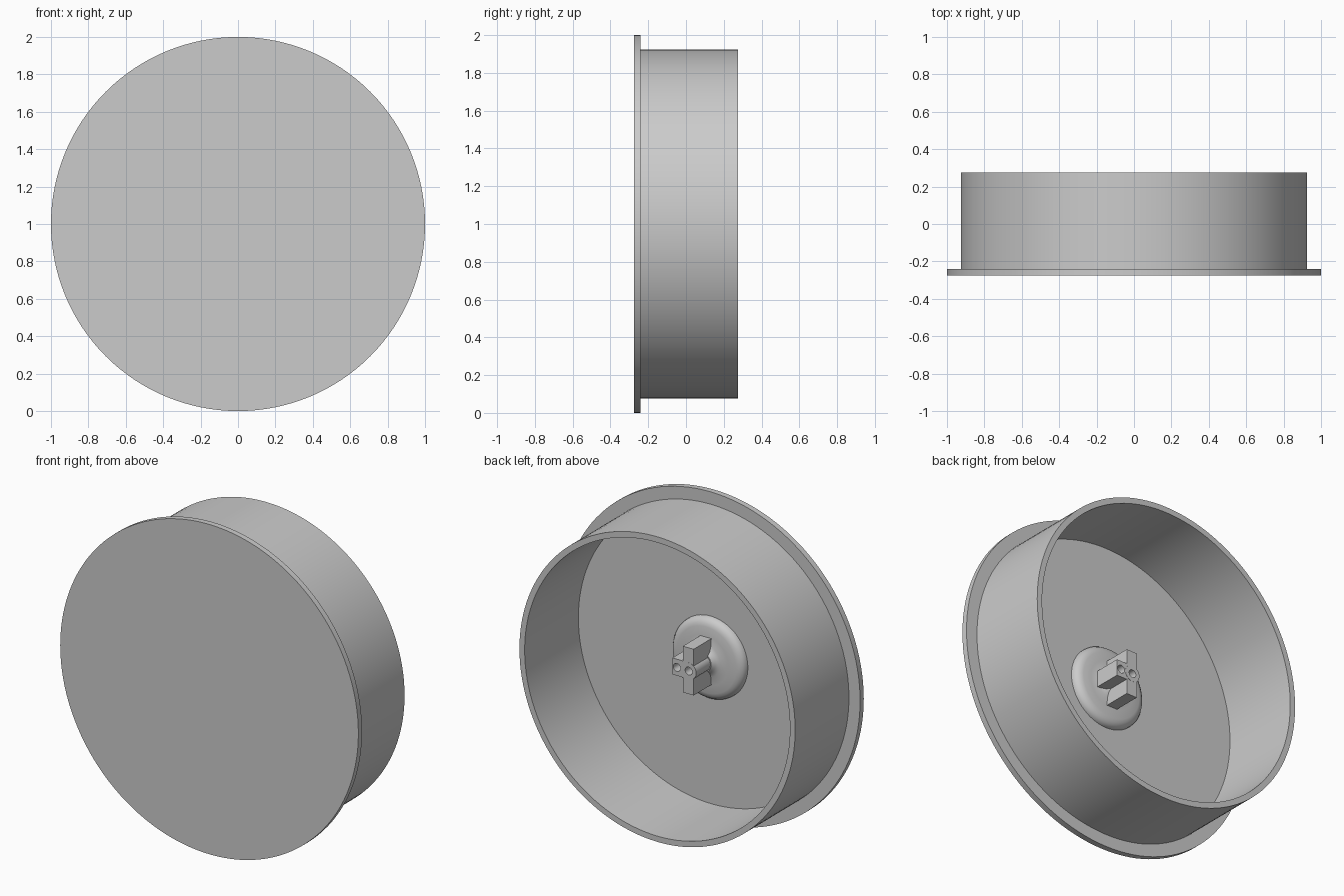
import bpy, bmesh, math
from mathutils import Matrix, Vector

old = bpy.data.objects.get("Cube")
if old:
    bpy.data.objects.remove(old, do_unlink=True)

grey = bpy.data.materials.new("plain grey")
grey.use_nodes = True
grey.diffuse_color = (0.6, 0.6, 0.6, 1)
grey.node_tree.nodes["Principled BSDF"].inputs["Base Color"].default_value = (0.6, 0.6, 0.6, 1)

FRONT, FLOOR, BACK = -0.275, -0.24, 0.275
POST_END = -0.02


def finish(name, bm):
    bmesh.ops.recalc_face_normals(bm, faces=bm.faces)
    mesh = bpy.data.meshes.new(name)
    bm.to_mesh(mesh)
    bm.free()
    obj = bpy.data.objects.new(name, mesh)
    obj.location.z = 1
    mesh.materials.append(grey)
    bpy.context.collection.objects.link(obj)
    return obj


def lathe(name, profile, steps=128):
    """Spin (radius, y) points around the y axis."""
    bm = bmesh.new()
    verts = [bm.verts.new((r, y, 0)) for r, y in profile]
    edges = [bm.edges.new(pair) for pair in zip(verts, verts[1:])]
    bmesh.ops.spin(bm, geom=verts + edges, cent=(0, 0, 0), axis=(0, 1, 0),
                   angle=math.tau, steps=steps, use_merge=False)
    bmesh.ops.remove_doubles(bm, verts=bm.verts, dist=0.0001)
    return finish(name, bm)


def block(name, x0, x1, half_z, y0, y1):
    bm = bmesh.new()
    size = Vector((x1 - x0, y1 - y0, 2 * half_z))
    middle = Vector(((x0 + x1) / 2, (y0 + y1) / 2, 0))
    place = Matrix.Translation(middle) @ Matrix.Diagonal(size).to_4x4()
    bmesh.ops.create_cube(bm, size=1, matrix=place)
    return finish(name, bm)


def rod(name, radius, x, y0, y1):
    bm = bmesh.new()
    place = Matrix.Translation((x, (y0 + y1) / 2, 0)) @ Matrix.Rotation(math.pi / 2, 4, "X")
    bmesh.ops.create_cone(bm, cap_ends=True, segments=32, radius1=radius, radius2=radius,
                          depth=y1 - y0, matrix=place)
    return finish(name, bm)


def combine(target, other, operation):
    mod = target.modifiers.new("combine", "BOOLEAN")
    mod.operation, mod.object, mod.solver = operation, other, "EXACT"
    bpy.context.view_layer.objects.active = target
    bpy.ops.object.modifier_apply(modifier=mod.name)
    bpy.data.objects.remove(other, do_unlink=True)


# Open drum with a wide flange on its closed front
drum = lathe("flanged_drum", [(0, FRONT), (1, FRONT), (1, FLOOR), (0.925, FLOOR),
                              (0.925, BACK), (0.89, BACK), (0.89, FLOOR), (0, FLOOR)])

# Rounded boss on the inside floor, with a soft fillet rising to the post
rise = [(0.247, 0), (0.245, 0.015), (0.235, 0.03), (0.22, 0.041), (0.2, 0.047),
        (0.15, 0.05), (0.1, 0.055), (0.075, 0.065), (0.06, 0.085), (0, 0.085)]
boss = lathe("mounting_boss", [(r, FLOOR + h) for r, h in rise], 64)

# Post: upright bar, one side arm and a round hub, drilled from the back
post = block("mounting_post", -0.037, 0.035, 0.14, FLOOR, POST_END)
combine(post, block("side_arm", 0, 0.105, 0.05, FLOOR, POST_END), "UNION")
combine(post, rod("hub", 0.05, -0.005, FLOOR, POST_END + 0.001), "UNION")
for x in (-0.005, 0.075):
    combine(post, rod("drill", 0.024, x, POST_END - 0.12, POST_END + 0.05), "DIFFERENCE")

for obj in (drum, boss, post):
    bpy.ops.object.select_all(action="DESELECT")
    obj.select_set(True)
    bpy.context.view_layer.objects.active = obj
    bpy.ops.object.shade_smooth_by_angle(angle=math.radians(35))
